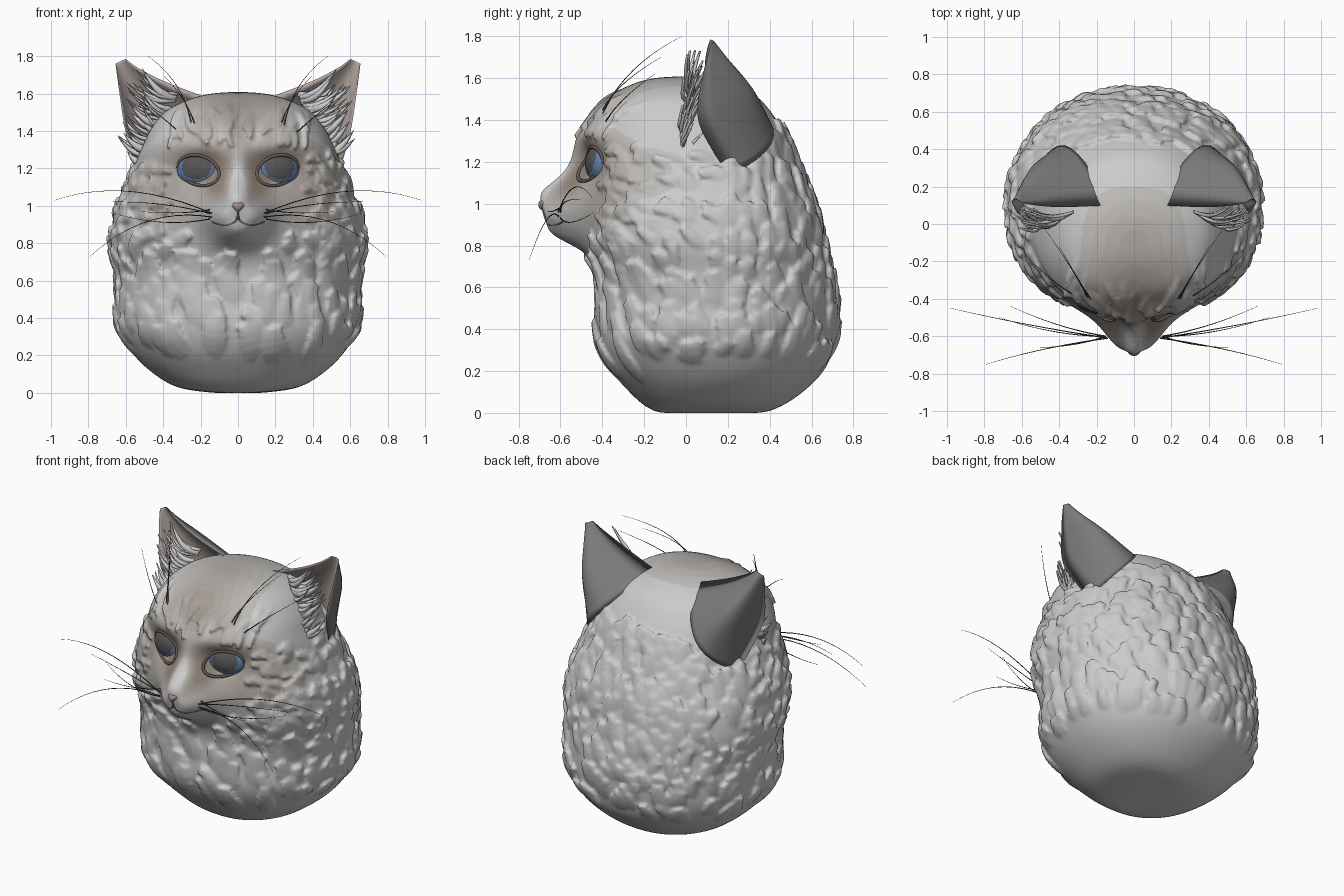
import bpy, bmesh, random
from math import sin, cos, pi, exp
from mathutils import Vector, Matrix
from mathutils.bvhtree import BVHTree

if "Cube" in bpy.data.objects:
    bpy.data.objects.remove(bpy.data.objects["Cube"])

random.seed(4)
R = random.uniform

def mat(name, c):
    m = bpy.data.materials.new(name)
    m.diffuse_color = (*c, 1)
    m.use_nodes = True
    m.node_tree.nodes["Principled BSDF"].inputs["Base Color"].default_value = m.diffuse_color
    return m

def make(name, bm, mats):
    bmesh.ops.recalc_face_normals(bm, faces=bm.faces)
    for f in bm.faces:
        f.smooth = True
    me = bpy.data.meshes.new(name)
    bm.to_mesh(me)
    bm.free()
    for m in mats:
        me.materials.append(m)
    ob = bpy.data.objects.new(name, me)
    bpy.context.collection.objects.link(ob)
    return ob

def spline(keys, u):
    """Catmull-Rom through rows of numbers, u in 0..1"""
    n = len(keys) - 1
    i = min(int(u * n), n - 1)
    t = u * n - i
    rows = [keys[max(0, min(n, i + k))] for k in (-1, 0, 1, 2)]
    return [b + .5 * t * (c - a + t * (2*a - 5*b + 4*c - d + t * (3*(b - c) + d - a)))
            for a, b, c, d in zip(*rows)]

def bridge(bm, rings):
    vs = [[bm.verts.new(p) for p in r] for r in rings]
    n = len(vs[0])
    out = [[bm.faces.new((a[k], a[(k+1) % n], b[(k+1) % n], b[k])) for k in range(n)]
           for a, b in zip(vs, vs[1:])]
    bm.faces.new(vs[0])
    bm.faces.new(vs[-1])
    return out

def tubes(name, paths, r, m, cyclic=False, taper=False):
    cu = bpy.data.curves.new(name, 'CURVE')
    cu.dimensions = '3D'
    cu.bevel_depth = r
    cu.bevel_resolution = 1
    for pts in paths:
        s = cu.splines.new('NURBS')
        s.points.add(len(pts) - 1)
        for i, p in enumerate(pts):
            s.points[i].co = (*p, 1)
            s.points[i].radius = 1 - .8 * i / (len(pts) - 1) if taper else 1
        s.order_u = 3
        s.use_endpoint_u = not cyclic
        s.use_cyclic_u = cyclic
        s.resolution_u = 6
    cu.materials.append(m)
    bpy.context.collection.objects.link(bpy.data.objects.new(name, cu))

dark = mat("dark_line", (.06, .05, .05))
ear_dark = mat("ear_dark", (.2, .195, .19))
ear_skin = mat("ear_skin", (.5, .42, .39))
tones = [mat("fur_tone", [a + (b - a) * i / 11 for a, b in zip((.62, .62, .61), (.28, .22, .18))])
         for i in range(12)]

# Head and chest core: rows of z, half width, front y, back y
core_rows = [(0, 0, .12, .12), (0, .12, -.1, .34), (.03, .32, -.19, .45), (.11, .46, -.28, .57),
             (.22, .57, -.37, .67), (.35, .64, -.42, .71), (.5, .645, -.42, .72), (.65, .65, -.42, .7),
             (.8, .68, -.46, .665), (.95, .66, -.48, .63), (1.08, .61, -.475, .58), (1.2, .56, -.47, .53),
             (1.32, .51, -.485, .48), (1.42, .46, -.44, .42), (1.51, .38, -.37, .34),
             (1.57, .26, -.26, .22), (1.6, .14, -.15, .1), (1.61, .004, 0, 0)]
# Face bumps: x, z, spread x, spread z, forward amount
bumps = [(0, 1.0, .15, .11, .15), (0, 1.05, .05, .05, .06), (0, 1.2, .055, .1, .06), (0, .855, .08, .05, .1)]
for s in (-1, 1):
    bumps += [(s*.09, .945, .06, .05, .055), (s*.21, 1.19, .085, .065, -.03), (s*.2, 1.32, .1, .04, .018)]

def g(x, z, cx, cz, sx, sz):
    return exp(-.5 * (((x - cx) / sx) ** 2 + ((z - cz) / sz) ** 2))

def core_ring(u):
    z, hw, yf, yb = spline(core_rows, u)
    yc = (yf + yb) / 2
    ring = []
    for k in range(220):
        a = 2 * pi * k / 220
        c, s = cos(a), sin(a)
        e = .86 if s < 0 else .94
        x = hw * abs(c) ** e * (1 if c > 0 else -1)
        y = yc + (yb - yc) * abs(s) ** e * (1 if s > 0 else -1)
        if s < 0:
            y -= min(1, -2 * s) * sum(b[4] * g(x, z, *b[:4]) for b in bumps)
        ring.append((x, y, max(z, 0)))
    return ring

head = bmesh.new()
bridge(head, [core_ring(max(i / 140, .003)) for i in range(141)])
bmesh.ops.recalc_face_normals(head, faces=head.faces)
bvh = BVHTree.FromBMesh(head)

def on_face(x, z, off=0):
    p = bvh.ray_cast(Vector((x, -3, z)), Vector((0, 1, 0)))[0]
    return Vector((x, p.y - off, z))

# Fur locks: pointed leaf shapes that follow the surface and lift at the tip
SEC = ((-1, -.5), (-.5, .6), (.1, 1), (.6, .4), (1, -.5), (0, -1))

def lock(bm, pts, nrms, w, h, lift):
    n = len(pts) - 1
    rings = []
    for i, (p, nm) in enumerate(zip(pts, nrms)):
        t = i / n
        side = (pts[min(i+1, n)] - pts[max(i-1, 0)]).cross(nm).normalized()
        k = max(min(1, .55 + 1.3 * t) * (1 - t ** 2.2), .04)
        c = p + nm * (lift * t ** 1.4 - .016 * (1 - t))
        rings.append([c + side * w * k * a + nm * h * (.4 + .6 * k) * b for a, b in SEC])
    bridge(bm, rings)

def flow(p):
    down = Vector((.35 * p.x, .1, -1))
    if p.y < .2 and p.z > .76:
        out = (p - Vector((0, -.75, 1.05))).normalized() + Vector((0, 0, -.25))
        return down.lerp(out, min(1, (p.z - .76) / .12))
    return down

def surface_lock(p, L, w, h, lift, way=None, bend=.1):
    pts, nrms = [], []
    turn = random.gauss(0, .25)
    curl = random.gauss(0, bend)
    for i in range(9):
        q, nm = bvh.find_nearest(p)[:2]
        d = way or flow(q)
        d = (d - nm * d.dot(nm)).normalized()
        d = Matrix.Rotation(turn + curl * (i - 2), 3, nm) @ d
        pts.append(q)
        nrms.append(nm)
        p = q + d * L / 8
    lock(head, pts, nrms, w, h, lift)

def hit(a, z):
    d = Vector((cos(a), sin(a), 0))
    return bvh.ray_cast(Vector((0, .1, z)) + d * 3, -d)[0]

for r in range(13):
    for k in range(40):
        z = .37 + r * .083 + R(-.035, .035)
        p = hit(2 * pi * (k + .5 * (r % 2) + R(-.35, .35)) / 40, z)
        bare = .24 if z < .9 else .36 if z < 1.15 else .43
        if z > .78 and p.y < -.1 and abs(p.x) < bare or z > 1.27 and p.y < .25:
            continue
        if p.y < -.2 and z <= .8:          # long chest locks
            if R(0, 1) < .7:
                surface_lock(p, R(.26, .42), R(.045, .08), R(.014, .022), R(.02, .05), bend=.14)
        elif z > .78 and p.y < .15:        # cheek ruff
            surface_lock(p, R(.2, .32), R(.028, .045), .014, R(.03, .085))
        elif R(0, 1) < .85:                # sides and back
            surface_lock(p, R(.2, .34), R(.04, .065), R(.013, .02), R(.03, .065), bend=.15)
for s in (-1, 1):
    for k in range(34):                    # thin cheek tufts
        surface_lock(on_face(s * R(.34, .57), R(.78, 1.25)), R(.18, .32), R(.016, .028), .013, R(.03, .1))
    for k in range(18):                    # brow streaks
        surface_lock(on_face(s * R(.03, .38), R(1.3, 1.42)), R(.14, .28), R(.014, .024), .012, .012,
                     Vector((s * .3, .4, 1)), .05)

# Fuse core and locks into one sculpted surface, then tint it by place
raw = make("head_raw", head, [])
m = raw.modifiers.new("fuse", 'REMESH')
m.mode = 'VOXEL'
m.voxel_size = .0115
m = raw.modifiers.new("soften", 'SMOOTH')
m.factor, m.iterations = .5, 2
bm = bmesh.new()
bm.from_object(raw, bpy.context.evaluated_depsgraph_get())
bpy.data.objects.remove(raw)
for f in bm.faces:
    x, y, z = f.calc_center_median()
    x = abs(x)
    b = .18 if y > -.2 or z < .3 else .08
    if y < .25 and z > .7:
        b2 = (.75 * g(x, z, 0, 1.48, .2, .15) + .8 * g(x, z, .11, 1.12, .06, .09) + .6 * g(x, z, .38, 1.08, .17, .16)
              + .6 * g(x, z, .21, 1.24, .12, .06) - .9 * g(x, z, 0, 1.08, .028, .07) - .35 * g(x, z, .1, 1.38, .03, .05))
        t = min(1, (.25 - y) / .3, (z - .7) / .15)
        b += (b2 - b) * t
    f.material_index = max(0, min(11, int(b * 12)))
make("head_and_fur", bm, tones)

# Ears: cupped shells, open to the front
inner = [(.14, .1, 1.57), (.38, .09, 1.66), (.53, .1, 1.735), (.6, .115, 1.785)]
outer = [(.53, .2, 1.14), (.6, .06, 1.39), (.635, .08, 1.61), (.655, .12, 1.76)]
depth = [(.27,), (.25,), (.12,), (.02,)]
for s, side in ((-1, "left"), (1, "right")):
    def ear_ring(u):
        a, b, d = Vector(spline(inner, u)), Vector(spline(outer, u)), spline(depth, u)[0]
        ring = []
        for k in range(24):
            v = k / 12 if k <= 12 else (24 - k) / 12
            f = 1 if k <= 12 else .6
            p = a.lerp(b, v) + Vector((.12, 1, 0)) * d * f * max(0, sin(pi * v)) ** .8
            ring.append((p.x * s, p.y, p.z))
        return ring
    bm = bmesh.new()
    for row in bridge(bm, [ear_ring(i / 18) for i in range(19)]):
        for k, f in enumerate(row):
            f.material_index = int(k >= 12)
    make("ear_" + side, bm, [ear_dark, ear_skin])
    # Tufts fanning up and out across the ear opening
    bm = bmesh.new()
    for k in range(30):
        t = min(1, max(0, k / 29 + R(-.06, .06)))
        a = Vector((.47, -.02, 1.26)).lerp(Vector((.32, .05, 1.6)), t)
        b = Vector((.63, .06, 1.34)).lerp(Vector((.57, .08, 1.72)), t) + Vector((R(-.1, .02), R(-.07, .04), R(-.05, .05)))
        pts = [a.lerp(b, i / 8) + Vector((0, -.03, -.04)) * sin(pi * i / 8) for i in range(9)]
        pts = [Vector((p.x * s, p.y, p.z)) for p in pts]
        lock(bm, pts, [Vector((0, -1, .1))] * 9, R(.014, .034), .012, .015)
    make("ear_tufts_" + side, bm, [tones[2]])

# Eyes with dark pupils, blue rims and lids
blue, pupil = mat("iris_blue", (.12, .22, .42)), mat("pupil", (.09, .09, .095))
lids = []
for s, side in ((-1, "left"), (1, "right")):
    bm = bmesh.new()
    bmesh.ops.create_uvsphere(bm, u_segments=40, v_segments=28, radius=1, matrix=Matrix.Rotation(pi / 2, 4, 'X'))
    for f in bm.faces:
        c = f.calc_center_median()
        f.material_index = int((c.x / .7) ** 2 + ((c.z - .2) / .74) ** 2 < 1)
    m = (Matrix.Translation(on_face(s * .21, 1.19) + Vector((0, .018, 0))) @ Matrix.Rotation(.25 * s, 4, 'Z')
         @ Matrix.Diagonal((.118, .066, .09, 1)))
    bmesh.ops.transform(bm, matrix=m, verts=bm.verts)
    make("eye_" + side, bm, [blue, pupil])
    lids.append([on_face(s * (.21 + .11 * cos(a)), 1.19 + .08 * sin(a) + .018 * cos(a), .002)
                 for a in [2 * pi * i / 24 for i in range(24)]])
tubes("eyelids", lids, .009, mat("lid", (.13, .1, .09)), cyclic=True)

# Nose and mouth
bm = bmesh.new()
bmesh.ops.create_uvsphere(bm, u_segments=24, v_segments=16, radius=1)
for v in bm.verts:
    v.co.x *= .7 + .4 * v.co.z
    v.co = Vector((v.co.x * .045, v.co.y * .03, v.co.z * .03)) + on_face(0, .995) + Vector((0, .018, 0))
make("nose", bm, [mat("nose_pink", (.38, .27, .24))])
tubes("mouth", [[on_face(s * x, z) for x, z in ((0, .965), (0, .925), (.04, .9), (.09, .895), (.14, .915))]
                for s in (-1, 1)], .005, mat("mouth_line", (.25, .14, .13)))

# Whiskers and brow hairs: start, bend, end
hairs = [((.14, -.61, .96), (.6, -.54, 1.16), (.98, -.45, 1.03)), ((.14, -.61, .94), (.5, -.66, 1.0), (.79, -.75, .73)),
         ((.15, -.6, .98), (.32, -.66, .95), (.52, -.66, .97)), ((.15, -.6, .93), (.4, -.56, .88), (.66, -.44, .96)),
         ((.15, -.6, .96), (.42, -.6, 1.03), (.72, -.5, 1.02)),
         ((.24, -.42, 1.38), (.27, -.32, 1.65), (.48, -.02, 1.8)), ((.22, -.42, 1.39), (.25, -.38, 1.55), (.4, -.12, 1.7)),
         ((.28, -.4, 1.36), (.4, -.35, 1.48), (.6, -.15, 1.62))]
for s, side in ((-1, "left"), (1, "right")):
    tubes("whiskers_" + side, [[(s * x, y, z) for x, y, z in h] for h in hairs], .0035, dark, taper=True)
